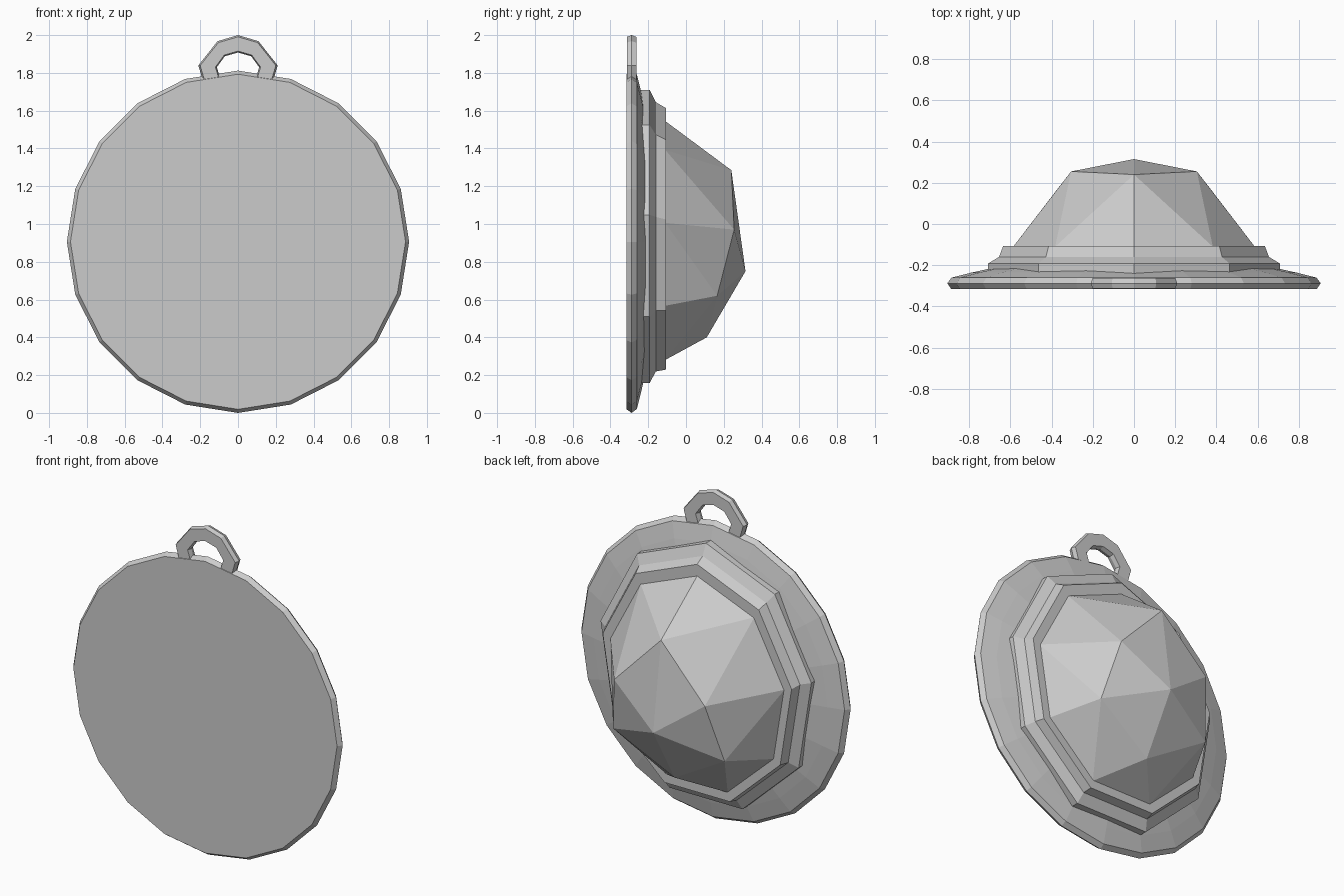
import bpy, bmesh
from math import sin, cos, pi

if "Cube" in bpy.data.objects:
    bpy.data.objects.remove(bpy.data.objects["Cube"])


def finish(name, bm):
    bmesh.ops.recalc_face_normals(bm, faces=bm.faces)
    mesh = bpy.data.meshes.new(name)
    bm.to_mesh(mesh)
    bm.free()
    obj = bpy.data.objects.new(name, mesh)
    bpy.context.collection.objects.link(obj)
    return obj


def ring(sides, rx, rz, y, cz):
    """Polygon facing y, with its first vertex at the top."""
    return [(rx * sin(2 * pi * i / sides), y, cz + rz * cos(2 * pi * i / sides))
            for i in range(sides)]


def loft(name, rings):
    """Skin closed rings of equal length and cap both ends."""
    bm = bmesh.new()
    rows = [[bm.verts.new(p) for p in r] for r in rings]
    n = len(rows[0])
    for a, b in zip(rows, rows[1:]):
        for i in range(n):
            j = (i + 1) % n
            bm.faces.new((a[i], a[j], b[j], b[i]))
    bm.faces.new(rows[0])
    bm.faces.new(rows[-1])
    return finish(name, bm)


# Backing disc: 20 sides, bevelled rim, shallow domed rear
disc_profile = [(0.887, -0.315), (0.906, -0.288), (0.885, -0.26),
                (0.79, -0.236), (0.68, -0.212)]
loft("disc", [ring(20, r, r, y, 0.906) for r, y in disc_profile])

# Stepped nine-sided setting: rx, rz, y, centre z
steps = [(0.72, 0.80, -0.245, 0.91), (0.72, 0.80, -0.192, 0.91),
         (0.665, 0.735, -0.16, 0.91), (0.645, 0.714, -0.107, 0.90)]
loft("setting", [ring(9, *s) for s in steps])

# Faceted stone: hull of its nine-sided girdle and the raised facet corners
bm = bmesh.new()
points = ring(9, 0.595, 0.652, -0.11, 0.893)
points += [(0, 0.24, 1.285), (0, 0.315, 0.75), (0, 0.11, 0.40)]
for s in (-1, 1):
    points += [(s * 0.305, 0.255, 0.97), (s * 0.375, 0.165, 0.62)]
for p in points:
    bm.verts.new(p)
bmesh.ops.convex_hull(bm, input=bm.verts)
finish("stone", bm)

# Hanging loop: bevelled section swept along a mirrored arch
outer = [(0.185, 1.755), (0.21, 1.84), (0.108, 1.968), (0, 2.0)]
inner = [(0.095, 1.775), (0.112, 1.83), (0.07, 1.888), (0, 1.908)]
half = list(zip(outer, inner))
arch = half + [((-o[0], o[1]), (-i[0], i[1])) for o, i in half[-2::-1]]
section = [(0.10, -0.313), (0, -0.288), (0.10, -0.263),
           (0.92, -0.263), (1, -0.288), (0.92, -0.313)]
loft("hanging_loop", [[(o[0] + (i[0] - o[0]) * t, y, o[1] + (i[1] - o[1]) * t)
                       for t, y in section] for o, i in arch])
